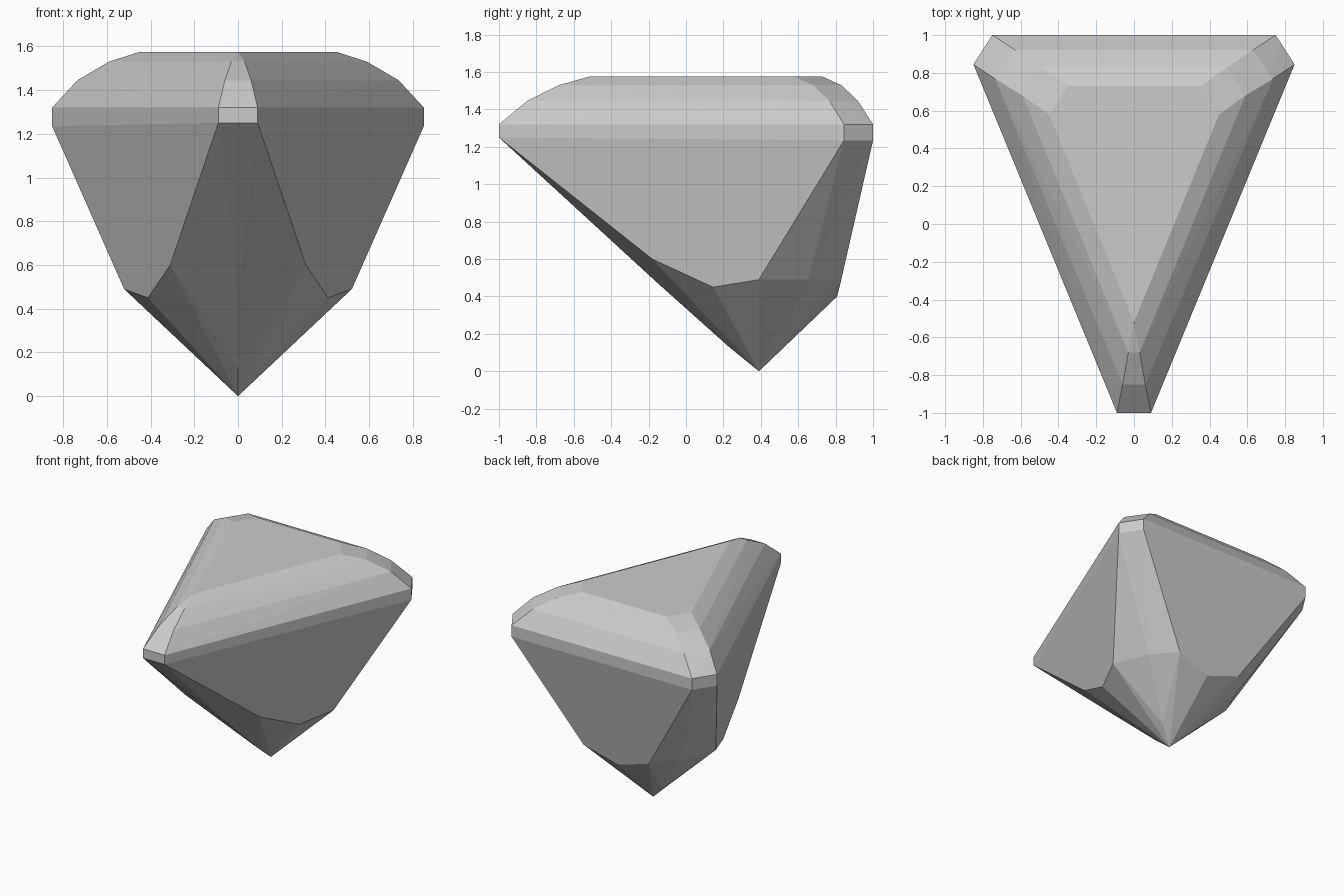
import bpy
import bmesh
from math import radians

if "Cube" in bpy.data.objects:
    bpy.data.objects.remove(bpy.data.objects["Cube"], do_unlink=True)

# One stone colour
stone = bpy.data.materials.new("pale_grey_stone")
stone.use_nodes = True
grey = (0.6, 0.6, 0.6, 1)
stone.diffuse_color = grey
stone.node_tree.nodes["Principled BSDF"].inputs["Base Color"].default_value = grey


def ring(z, tip, side, back, z_back=None):
    """Half of a blunted triangle: front tip, side corner, back corner."""
    zb = z if z_back is None else z_back
    return [(*tip, z), (*side, zb), (*back, zb)]


half = []
# Crown: table and three stepped rings down to the girdle
half += ring(1.575, (0, -0.52), (0.45, 0.58), (0.35, 0.73))
half += ring(1.53, (0.03, -0.68), (0.59, 0.68), (0.495, 0.83))
half += ring(1.445, (0.06, -0.85), (0.735, 0.768), (0.628, 0.92))
half += ring(1.32, (0.09, -1), (0.85, 0.845), (0.75, 1))
half += ring(1.25, (0.09, -1), (0.85, 0.845), (0.75, 1), 1.235)
# Pavilion: lower ends of the side and back main facets
half += [(0.31, -0.18, 0.6), (0.412, 0.145, 0.45), (0.521, 0.39, 0.49),
         (0.27, 0.829, 0.485), (0, 0.808, 0.4)]
# Corner ridges running down to the culet
half += [(0, -0.15, 0.47), (0, 0.23, 0.13), (0.41, 0.655, 0.49),
         (0.12, 0.46, 0.12), (0, 0.39, 0)]

# Mirror the points and wrap them in facets
points = sorted({(s * x, y, z) for x, y, z in half for s in (1, -1)})
bm = bmesh.new()
for p in points:
    bm.verts.new(p)
hull = bmesh.ops.convex_hull(bm, input=bm.verts[:])
spare = {v for v in hull["geom_interior"] + hull["geom_unused"]
         if isinstance(v, bmesh.types.BMVert)}
bmesh.ops.delete(bm, geom=list(spare), context="VERTS")
bmesh.ops.dissolve_limit(bm, angle_limit=radians(1.5),
                         verts=bm.verts[:], edges=bm.edges[:])
bmesh.ops.recalc_face_normals(bm, faces=bm.faces[:])

mesh = bpy.data.meshes.new("cut_gem")
bm.to_mesh(mesh)
bm.free()
mesh.materials.append(stone)
gem = bpy.data.objects.new("cut_gem", mesh)
bpy.context.collection.objects.link(gem)
